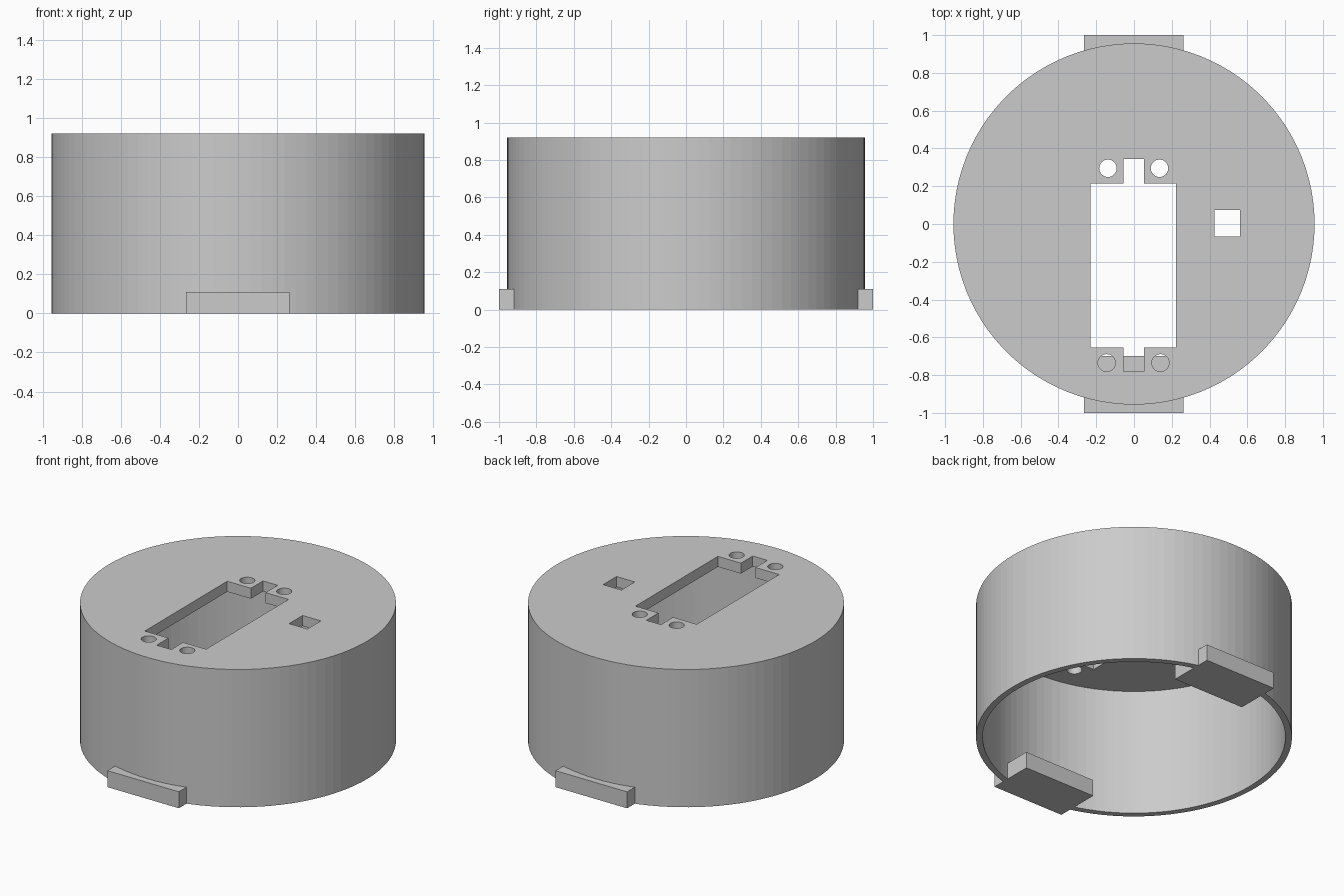
import bpy, bmesh
from math import cos, sin, tau

if "Cube" in bpy.data.objects:
    bpy.data.objects.remove(bpy.data.objects["Cube"])

OUTER_R, INNER_R = 0.956, 0.916
HEIGHT, CEILING = 0.92, 0.85
SIDES = 100

grey = bpy.data.materials.new("plain_grey")
grey.use_nodes = True
grey.diffuse_color = (0.6, 0.6, 0.6, 1)
grey.node_tree.nodes["Principled BSDF"].inputs["Base Color"].default_value = (0.6, 0.6, 0.6, 1)


def circle(x, y, r, n):
    return [(x + r * cos(tau * i / n), y + r * sin(tau * i / n)) for i in range(n)]


def box(x0, x1, y0, y1):
    return [(x0, y0), (x1, y0), (x1, y1), (x0, y1)]


def prism(name, outline, z0, z1):
    """Extrude a counter-clockwise outline from z0 to z1."""
    bm = bmesh.new()
    face = bm.faces.new([bm.verts.new((x, y, z0)) for x, y in outline])
    top = bmesh.ops.extrude_face_region(bm, geom=[face], use_keep_orig=True)["geom"]
    bmesh.ops.translate(bm, vec=(0, 0, z1 - z0),
                        verts=[v for v in top if isinstance(v, bmesh.types.BMVert)])
    bmesh.ops.recalc_face_normals(bm, faces=bm.faces)
    mesh = bpy.data.meshes.new(name)
    bm.to_mesh(mesh)
    bm.free()
    mesh.materials.append(grey)
    obj = bpy.data.objects.new(name, mesh)
    bpy.context.collection.objects.link(obj)
    return obj


def cut(body, cutter):
    """Subtract the cutter from the body, then discard it."""
    cutter.hide_render = True
    mod = body.modifiers.new("cut", "BOOLEAN")
    mod.operation, mod.solver, mod.object = "DIFFERENCE", "EXACT", cutter
    bpy.context.view_layer.objects.active = body
    bpy.ops.object.modifier_apply(modifier=mod.name)
    bpy.data.objects.remove(cutter)


# Round housing, hollow and open below
housing = prism("housing", circle(0, 0, OUTER_R, SIDES), 0, HEIGHT)
cut(housing, prism("cavity", circle(0, 0, INNER_R, SIDES), -0.1, CEILING))

# Rectangular opening with a notch at each end
opening = [(-0.23, -0.655), (-0.055, -0.655), (-0.055, -0.78), (0.053, -0.78),
           (0.053, -0.655), (0.223, -0.655), (0.223, 0.215), (0.053, 0.215),
           (0.053, 0.343), (-0.055, 0.343), (-0.055, 0.215), (-0.23, 0.215)]
holes = [opening, box(0.425, 0.56, -0.067, 0.075)]

# Screw holes beside the notches
holes += [circle(x, y, 0.046, 32) for x, y in
          [(-0.138, 0.295), (0.135, 0.295), (-0.145, -0.735), (0.14, -0.735)]]
for outline in holes:
    cut(housing, prism("hole_cutter", outline, CEILING - 0.1, HEIGHT + 0.1))

# Mounting tabs through the wall, front and back
prism("front_tab", box(-0.265, 0.263, -1, -0.7), 0, 0.11)
prism("back_tab", box(-0.265, 0.263, 0.7, 1), 0, 0.11)
